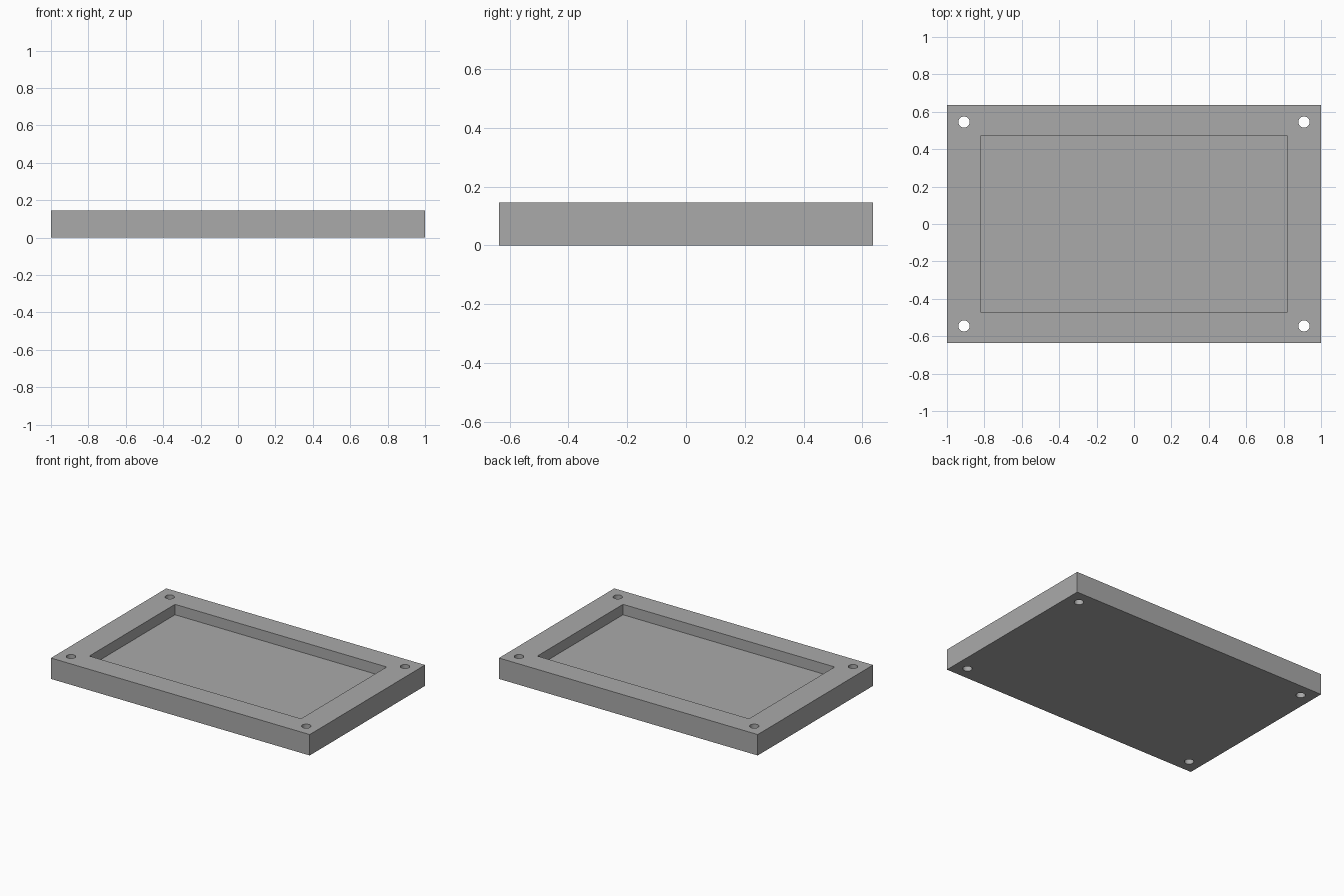
import bpy
import math

default_cube = bpy.data.objects.get("Cube")
if default_cube:
    bpy.data.objects.remove(default_cube, do_unlink=True)

WIDTH, DEPTH, HEIGHT = 2.0, 1.273, 0.146
POCKET_X, POCKET_Y, POCKET_FLOOR = 1.636, 0.946, 0.073
HOLE_X, HOLE_Y, HOLE_RADIUS = 0.909, 0.545, 0.03


def make_box(name, size, bottom):
    bpy.ops.mesh.primitive_cube_add(size=1, location=(0, 0, bottom + size[2] / 2))
    box = bpy.context.object
    box.name = name
    box.scale = size
    bpy.ops.object.transform_apply(location=True, rotation=False, scale=True)
    return box


def cut(target, cutter):
    cutter.hide_render = True
    mod = target.modifiers.new(cutter.name, "BOOLEAN")
    mod.operation = "DIFFERENCE"
    mod.solver = "EXACT"
    mod.object = cutter
    bpy.context.view_layer.objects.active = target
    bpy.ops.object.modifier_apply(modifier=mod.name)
    bpy.data.objects.remove(cutter, do_unlink=True)


# Plain grey material
grey = bpy.data.materials.new("plain_grey")
grey.use_nodes = True
colour = (0.4, 0.4, 0.4, 1)
grey.diffuse_color = colour
grey.node_tree.nodes["Principled BSDF"].inputs["Base Color"].default_value = colour

# Solid slab
tray = make_box("tray", (WIDTH, DEPTH, HEIGHT), 0)
tray.data.materials.append(grey)

# Rectangular pocket, open at the top
cut(tray, make_box("pocket_cutter", (POCKET_X, POCKET_Y, HEIGHT), POCKET_FLOOR))

# Through holes in the four corners
for sx in (-1, 1):
    for sy in (-1, 1):
        bpy.ops.mesh.primitive_cylinder_add(
            vertices=32, radius=HOLE_RADIUS, depth=HEIGHT * 2,
            location=(sx * HOLE_X, sy * HOLE_Y, HEIGHT / 2))
        bpy.context.object.name = "hole_cutter"
        cut(tray, bpy.context.object)

# Round hole walls, crisp box edges
bpy.ops.object.select_all(action="DESELECT")
tray.select_set(True)
bpy.context.view_layer.objects.active = tray
bpy.ops.object.shade_smooth_by_angle(angle=math.radians(30))
